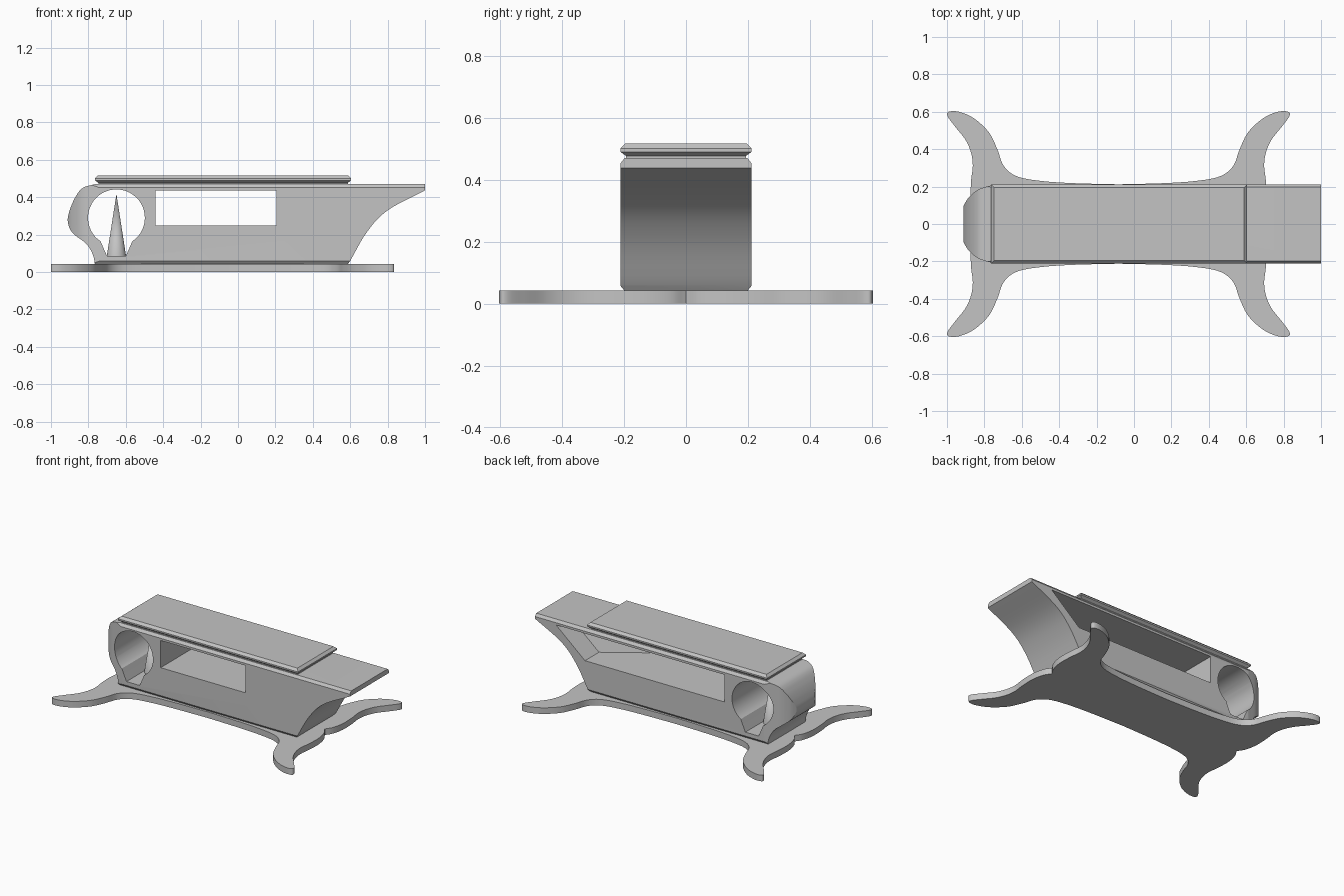
import bpy, bmesh
from math import cos, sin, radians
from mathutils import Vector

old = bpy.data.objects.get("Cube")
if old:
    bpy.data.objects.remove(old, do_unlink=True)

grey = bpy.data.materials.new("plain grey")
grey.use_nodes = True
grey.diffuse_color = (0.55, 0.55, 0.55, 1)
grey.node_tree.nodes["Principled BSDF"].inputs["Base Color"].default_value = grey.diffuse_color


def finish(name, bm):
    """Turn a bmesh into a shaded object."""
    bmesh.ops.recalc_face_normals(bm, faces=bm.faces)
    mesh = bpy.data.meshes.new(name)
    bm.to_mesh(mesh)
    bm.free()
    mesh.materials.append(grey)
    obj = bpy.data.objects.new(name, mesh)
    bpy.context.collection.objects.link(obj)
    return obj


def loft(name, sections, axis):
    """Skin a list of (position, outline) sections stacked along an axis."""
    place = {"x": lambda a, p: (a, p[0], p[1]),
             "y": lambda a, p: (p[0], a, p[1]),
             "z": lambda a, p: (p[0], p[1], a)}[axis]
    bm = bmesh.new()
    rings = [[bm.verts.new(place(a, p)) for p in pts] for a, pts in sections]
    for low, high in zip(rings, rings[1:]):
        for i in range(len(low)):
            j = (i + 1) % len(low)
            bm.faces.new((low[i], low[j], high[j], high[i]))
    bm.faces.new(rings[0][::-1])
    bm.faces.new(rings[-1])
    return finish(name, bm)


def prism(name, pts, axis, a, b):
    return loft(name, [(a, pts), (b, pts)], axis)


def spline(pts, steps=6):
    """Smooth open curve through the given points."""
    p = [Vector(q) for q in pts]
    p = [2 * p[0] - p[1]] + p + [2 * p[-1] - p[-2]]
    out = []
    for a, b, c, d in zip(p, p[1:], p[2:], p[3:]):
        for k in range(steps):
            t = k / steps
            out.append(0.5 * (2 * b + (c - a) * t + (2 * a - 5 * b + 4 * c - d) * t ** 2
                              + (3 * b - a - 3 * c + d) * t ** 3))
    return out + [p[-2]]


def cut(obj, tool, operation):
    mod = obj.modifiers.new("cut", "BOOLEAN")
    mod.operation, mod.object, mod.solver = operation, tool, "EXACT"
    bpy.context.view_layer.objects.active = obj
    bpy.ops.object.modifier_apply(modifier=mod.name)
    bpy.data.objects.remove(tool, do_unlink=True)


def smooth(obj):
    bpy.ops.object.select_all(action="DESELECT")
    obj.select_set(True)
    bpy.context.view_layer.objects.active = obj
    bpy.ops.object.shade_smooth_by_angle(angle=radians(25))


def rect(x0, x1, z0, z1):
    return [(x0, z0), (x1, z0), (x1, z1), (x0, z1)]


# Base plate: one quarter outline mirrored about its middle in x, then in y
mid = -0.083
quarter = spline([(0.66, 0), (0.69, 0.05), (0.707, 0.13), (0.705, 0.23), (0.696, 0.31),
                  (0.705, 0.38), (0.735, 0.45), (0.79, 0.52), (0.83, 0.575), (0.825, 0.6),
                  (0.77, 0.6), (0.69, 0.565), (0.61, 0.49), (0.565, 0.4), (0.53, 0.31),
                  (0.46, 0.255), (0.33, 0.23), (0.15, 0.218), (mid, 0.212)])
half = [tuple(p) for p in quarter] + [(2 * mid - p.x, p.y) for p in quarter[-2::-1]]
outline = half + [(x, -y) for x, y in half[-2:0:-1]]
base = prism("base_plate", outline, "z", 0, 0.042)
smooth(base)

# Body: side profile with rounded nose and swept overhang
nose = spline([(-0.765, 0.04), (-0.775, 0.09), (-0.81, 0.15), (-0.885, 0.21), (-0.91, 0.27),
               (-0.9, 0.33), (-0.87, 0.4), (-0.83, 0.45), (-0.765, 0.47)])
sweep = spline([(1, 0.437), (0.8, 0.33), (0.69, 0.215), (0.6, 0.06)], 5)
profile = [tuple(p) for p in nose] + [(1, 0.47)] + [tuple(p) for p in sweep] + [(0.585, 0.04)]
body = prism("body", profile, "y", -0.212, 0.212)

# Round the nose in plan and chamfer the long edges
side = spline([(-0.915, 0.09), (-0.885, 0.14), (-0.83, 0.185), (-0.74, 0.213)])
plan = [(1.1, -0.213)] + [(1.1, 0.213)] + [tuple(p) for p in side[::-1]] + [(p.x, -p.y) for p in side]
cut(body, prism("plan_tool", plan, "z", -0.1, 0.7), "INTERSECT")
right = [(0.197, 0.04), (0.212, 0.058), (0.212, 0.452), (0.198, 0.47)]
section = right + [(-y, z) for y, z in right[::-1]]
cut(body, prism("section_tool", section, "x", -1.1, 1.1), "INTERSECT")

# Keyhole opening through the nose end
cx, cz, r = -0.65, 0.29, 0.152
arc = [(cx + r * cos(radians(a)), cz + r * sin(radians(a))) for a in range(-50, 231, 8)]
notch = [(-0.735, 0.165), (-0.72, 0.13), (-0.70, 0.085)]
hole = arc + notch + [(2 * cx - x, z) for x, z in notch[::-1]]
cut(body, prism("keyhole_tool", hole, "y", -0.3, 0.3), "DIFFERENCE")

# Window: rectangular in front, flaring to a long slanted opening at the back
front = rect(-0.44, 0.207, 0.25, 0.437)
back = [(-0.44, 0.25), (0.62, 0.25), (0.84, 0.437), (-0.44, 0.437)]
window = loft("window_tool", [(-0.3, front), (-0.212, front), (0.06, back), (0.3, back)], "y")
cut(body, window, "DIFFERENCE")
smooth(body)

# Cone standing inside the keyhole
bm = bmesh.new()
bmesh.ops.create_cone(bm, cap_ends=True, segments=32, radius1=0.052, radius2=0, depth=0.335)
bmesh.ops.translate(bm, verts=bm.verts, vec=(cx, 0, 0.25))
smooth(finish("cone", bm))

# Lid: flat slab with double-chamfered rim and a narrow foot
def slab(inset):
    x0, x1, y = -0.765 + inset, 0.605 - inset, 0.212 - inset
    return rect(x0, x1, -y, y)

loft("lid", [(0.465, slab(0.018)), (0.477, slab(0.018)), (0.49, slab(0)),
             (0.5, slab(0)), (0.516, slab(0.016))], "z")
